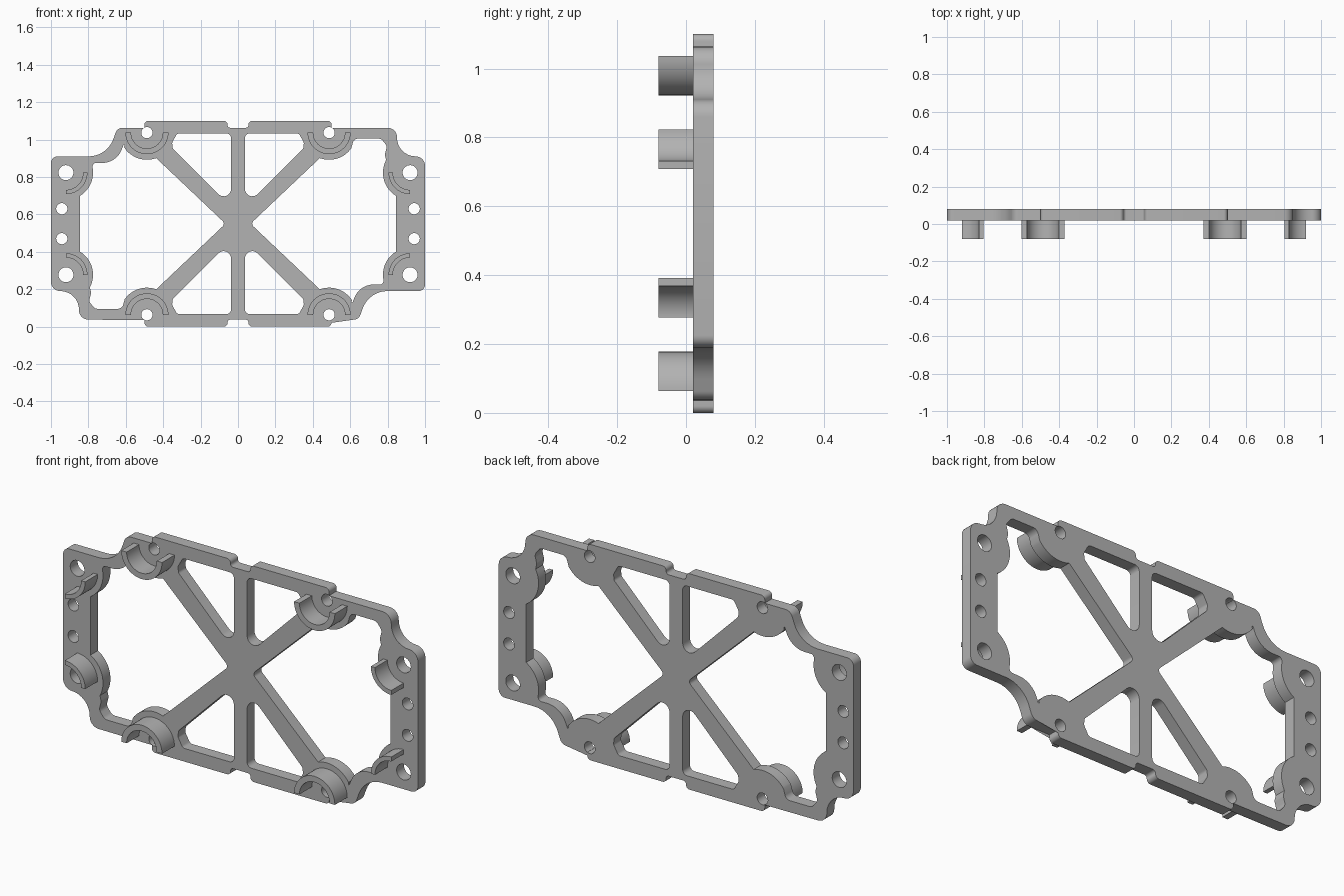
import bpy, bmesh
from math import cos, sin, radians, tan, pi
from mathutils import Vector

cube = bpy.data.objects.get("Cube")
if cube:
    bpy.data.objects.remove(cube, do_unlink=True)

grey = bpy.data.materials.new("machined_grey")
grey.use_nodes = True
colour = (0.45, 0.45, 0.45, 1)
grey.diffuse_color = colour
grey.node_tree.nodes["Principled BSDF"].inputs["Base Color"].default_value = colour

MID_Z = 0.55


def arc(cx, cy, r, a0, a1, n=16):
    """Points along an arc, angles in degrees."""
    steps = [radians(a0 + (a1 - a0) * i / n) for i in range(n + 1)]
    return [(cx + r * cos(a), cy + r * sin(a), 0) for a in steps]


def circle(cx, cy, r):
    return arc(cx, cy, r, 0, 360, 32)[:-1]


def fillet(points, n=8):
    """Round every corner (x, y, radius) of a closed profile."""
    out = []
    for i, (x, y, r) in enumerate(points):
        p = Vector((x, y))
        a = Vector(points[i - 1][:2]) - p
        b = Vector(points[(i + 1) % len(points)][:2]) - p
        if not r:
            out.append(p)
            continue
        half = a.angle(b) / 2
        t = min(r / tan(half), a.length * 0.7, b.length * 0.7)
        r = t * tan(half)
        a.normalize()
        b.normalize()
        centre = p + (a + b).normalized() * (r / sin(half))
        start, end = p + a * t - centre, p + b * t - centre
        sweep = start.angle_signed(end)
        for k in range(n + 1):
            w = -sweep * k / n
            out.append(centre + Vector((start.x * cos(w) - start.y * sin(w),
                                        start.x * sin(w) + start.y * cos(w))))
    return out


def turned(points):
    return [(-x, -y, r) for x, y, r in points]


def flipped(points, sx, sy):
    return [(x * sx, y * sy, r) for x, y, r in points]


def extrude_profile(name, loops, y_front, y_back):
    """Upright solid from an outline and its openings."""
    curve = bpy.data.curves.new(name, "CURVE")
    curve.dimensions = "2D"
    curve.fill_mode = "BOTH"
    curve.extrude = (y_back - y_front) / 2
    for loop in loops:
        pts = fillet(loop)
        spline = curve.splines.new("POLY")
        spline.points.add(len(pts) - 1)
        for sp, p in zip(spline.points, pts):
            sp.co = (p.x, p.y, 0, 1)
        spline.use_cyclic_u = True
    temp = bpy.data.objects.new(name + "_profile", curve)
    bpy.context.collection.objects.link(temp)
    graph = bpy.context.evaluated_depsgraph_get()
    mesh = bpy.data.meshes.new_from_object(temp.evaluated_get(graph))
    bpy.data.objects.remove(temp, do_unlink=True)
    bm = bmesh.new()
    bm.from_mesh(mesh)
    bmesh.ops.remove_doubles(bm, verts=bm.verts, dist=0.0002)
    bmesh.ops.recalc_face_normals(bm, faces=bm.faces)
    bm.to_mesh(mesh)
    bm.free()
    mesh.materials.clear()
    mesh.materials.append(grey)
    obj = bpy.data.objects.new(name, mesh)
    bpy.context.collection.objects.link(obj)
    obj.rotation_euler.x = pi / 2
    obj.location = (0, (y_front + y_back) / 2, MID_Z)
    bpy.ops.object.select_all(action="DESELECT")
    obj.select_set(True)
    bpy.context.view_layer.objects.active = obj
    bpy.ops.object.shade_smooth_by_angle(angle=radians(35))
    return obj


# Upper half of the outer edge, right to left; the lower half is it turned round
tab = [(0.5, 0.513, 0), (0.5, 0.55, 0.02), (0.056, 0.55, 0.02), (0.056, 0.513, 0.015)]
upper_edge = [(1, 0.36, 0.05), (0.85, 0.36, 0.1), (0.85, 0.513, 0.05)]
upper_edge += tab + flipped(tab, -1, 1)[::-1]
upper_edge += [(-0.645, 0.513, 0.04), (-0.70, 0.36, 0.14), (-1, 0.36, 0.035)]
outline = upper_edge + turned(upper_edge)

# Positions of the round pads
PAD_X, PAD_Y = 0.487, 0.487
END_X, END_Y = 0.92, 0.273
PAD_R = 0.145

# Large side opening, following the pads
side_opening = [(0.067, 0, 0.02)]
side_opening += arc(PAD_X, PAD_Y, PAD_R, -110, -35)
side_opening += [(0.62, 0.455, 0.03), (0.765, 0.455, 0.03), (0.797, 0.415, 0.03), (0.785, 0.37, 0.02)]
side_opening += arc(END_X, END_Y, PAD_R, 152, 239)
side_opening += arc(END_X, -END_Y, PAD_R, 121, 192)
side_opening += [(0.775, -0.325, 0.02), (0.65, -0.325, 0.11), (0.605, -0.44, 0.02)]
side_opening += arc(PAD_X, -PAD_Y, PAD_R, 33, 110)

# Small three-sided opening beside the upright rib
rib_opening = [(0.037, 0.09, 0.04), (0.037, 0.483, 0.025), (0.325, 0.483, 0.02),
               (0.352, 0.435, 0.02), (0.35, 0.403, 0.02)]

loops = [outline, side_opening, turned(side_opening)]
for sx in (1, -1):
    for sy in (1, -1):
        loops.append(flipped(rib_opening, sx, sy))
        loops.append(circle(sx * PAD_X, sy * PAD_Y, 0.03))
        loops.append(circle(sx * END_X, sy * END_Y, 0.04))
        loops.append(circle(sx * 0.942, sy * 0.08, 0.03))
extrude_profile("frame_plate", loops, 0.02, 0.08)


# Curved locating walls on the front
def wall(name, cx, cy, inner, a0, a1):
    ring = arc(cx, cy, 0.115, a0, a1, 24) + arc(cx, cy, inner, a1, a0, 24)
    extrude_profile(name, [ring], -0.08, 0.021)


for sx, side in ((1, "left"), (-1, "right")):
    for sy, level in ((1, "upper"), (-1, "lower")):
        start = 180 if sy > 0 else 0
        wall(f"{level}_{side}_half_ring", sx * PAD_X, sy * PAD_Y, 0.085, start, start + 180)
        inward = 180 if sx > 0 else 0
        wall(f"{level}_{side}_quarter_ring", sx * END_X, sy * END_Y, 0.092,
             inward, inward + 90 * sx * sy)
